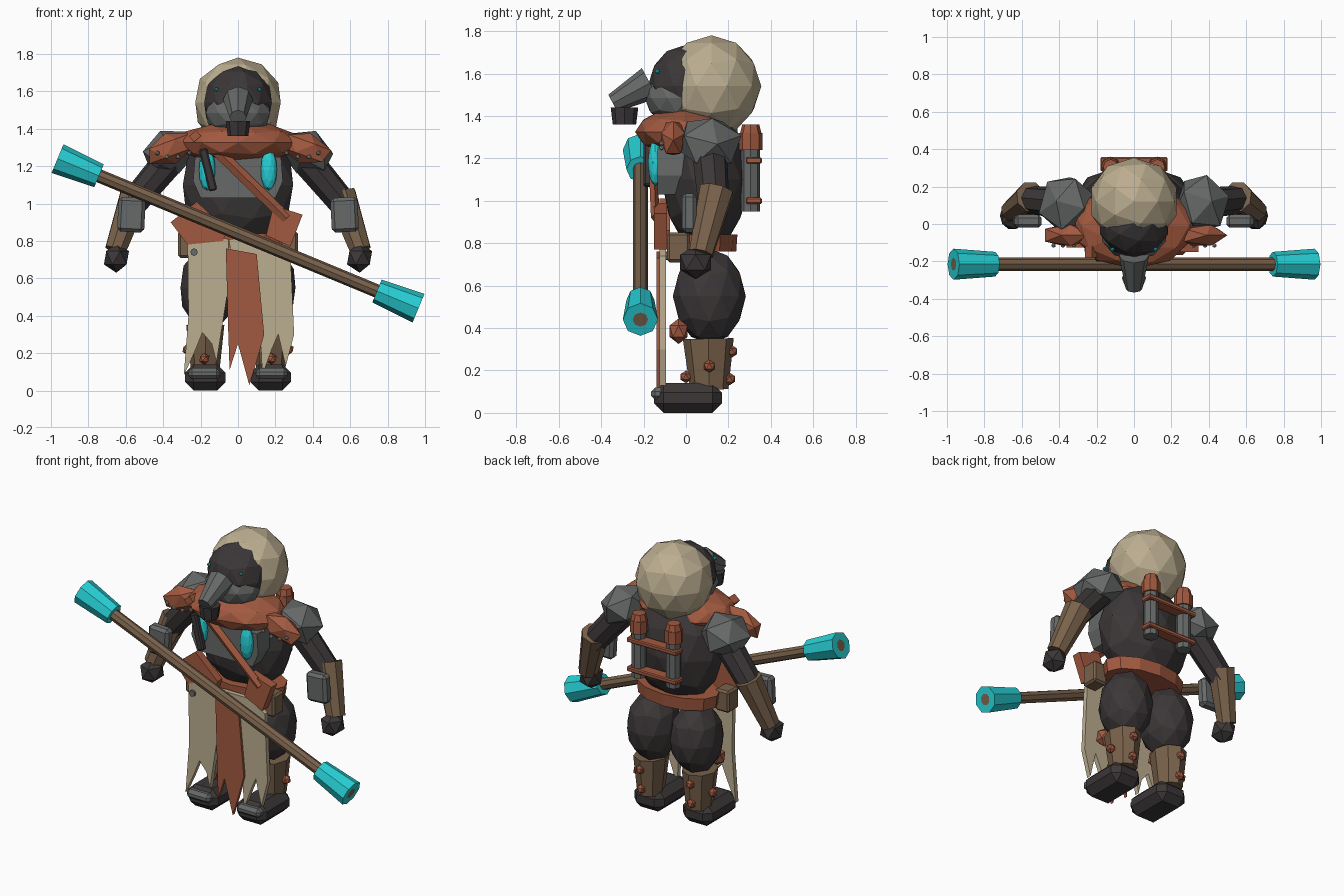
import bpy, bmesh, math
from mathutils import Vector, Matrix

if "Cube" in bpy.data.objects:
    bpy.data.objects.remove(bpy.data.objects["Cube"])


def colour(name, r, g, b):
    m = bpy.data.materials.new(name)
    m.diffuse_color = (r, g, b, 1)
    m.use_nodes = True
    m.node_tree.nodes["Principled BSDF"].inputs["Base Color"].default_value = m.diffuse_color
    return m


DARK = colour("charcoal cloth", 0.045, 0.038, 0.039)
STEEL = colour("steel", 0.135, 0.14, 0.14)
BONE = colour("bone cloth", 0.50, 0.42, 0.28)
RUST = colour("rust", 0.36, 0.10, 0.05)
LEATHER = colour("leather", 0.19, 0.12, 0.07)
CYAN = colour("cyan glow", 0.02, 0.62, 0.66)
RIVET = colour("pale metal", 0.34, 0.34, 0.32)


def finish(name, bm, mat):
    bmesh.ops.recalc_face_normals(bm, faces=bm.faces)
    me = bpy.data.meshes.new(name)
    bm.to_mesh(me)
    bm.free()
    me.materials.append(mat)
    ob = bpy.data.objects.new(name, me)
    bpy.context.collection.objects.link(ob)
    return ob


def placement(loc, rot):
    m = Matrix.Translation(loc)
    for axis, deg in zip("ZYX", reversed(rot)):
        m = m @ Matrix.Rotation(math.radians(deg), 4, axis)
    return m


def ball(name, mat, loc, radii, sub=2, rot=(0, 0, 0), cut=None):
    bm = bmesh.new()
    bmesh.ops.create_icosphere(bm, subdivisions=sub, radius=1)
    bm.transform(placement(loc, rot) @ Matrix.Diagonal((*radii, 1)))
    if cut:
        bmesh.ops.bisect_plane(bm, geom=bm.verts[:] + bm.edges[:] + bm.faces[:],
                               plane_co=cut[0], plane_no=cut[1], clear_inner=True)
        bmesh.ops.holes_fill(bm, edges=[e for e in bm.edges if e.is_boundary])
    return finish(name, bm, mat)


def rod(name, mat, a, b, r1, r2=None, sides=8, squash=(1, 1)):
    a, b = Vector(a), Vector(b)
    d = b - a
    bm = bmesh.new()
    bmesh.ops.create_cone(bm, cap_ends=True, segments=sides, radius1=r1,
                          radius2=r1 if r2 is None else r2, depth=d.length)
    turn = Vector((0, 0, 1)).rotation_difference(d).to_matrix().to_4x4()
    bm.transform(Matrix.Translation((a + b) / 2) @ turn @ Matrix.Diagonal((*squash, 1, 1)))
    return finish(name, bm, mat)


def box(name, mat, loc, size, rot=(0, 0, 0), bevel=0.0):
    bm = bmesh.new()
    bmesh.ops.create_cube(bm, size=1)
    bm.transform(Matrix.Diagonal((*size, 1)))
    if bevel:
        bmesh.ops.bevel(bm, geom=bm.edges[:], offset=bevel, segments=1, affect='EDGES')
    bm.transform(placement(loc, rot))
    return finish(name, bm, mat)


def sheet(name, mat, outline, y, thick):
    """Flat outline in x and z, thickened backwards from y."""
    bm = bmesh.new()
    face = bm.faces.new([bm.verts.new((x, y, z)) for x, z in outline])
    ext = bmesh.ops.extrude_face_region(bm, geom=[face])
    bmesh.ops.translate(bm, vec=(0, thick, 0),
                        verts=[v for v in ext["geom"] if isinstance(v, bmesh.types.BMVert)])
    return finish(name, bm, mat)


# Head: cut hood, face, breathing mask with snout and filter
ball("hood", BONE, (0, 0.12, 1.54), (0.24, 0.235, 0.24), cut=((0, -0.02, 0), (0, 1, 0)))
ball("face", DARK, (0, 0, 1.54), (0.19, 0.18, 0.195))
ball("mask", STEEL, (0, -0.045, 1.485), (0.18, 0.15, 0.13))
rod("snout", STEEL, (0, -0.17, 1.555), (0, -0.345, 1.46), 0.08, 0.045, 8)
rod("snout_filter", DARK, (0, -0.29, 1.36), (0, -0.29, 1.44), 0.055, 0.065, 8)

# Torso, chest plate, collar and belt
ball("torso", DARK, (0, 0.09, 1.1), (0.31, 0.205, 0.345))
sheet("chest_plate", STEEL, [(-0.23, 1.25), (0.23, 1.25), (0.24, 1.12), (0.2, 1.03),
                             (-0.2, 1.03), (-0.24, 1.12)], -0.135, 0.13)
ball("collar", RUST, (0, -0.01, 1.325), (0.33, 0.23, 0.115))
box("collar_knob", RUST, (-0.23, -0.15, 1.36), (0.05, 0.06, 0.04), (0, -40, 0))
rod("belt", RUST, (0, 0.08, 0.76), (0, 0.08, 0.84), 0.27, 0.28, 12, (1, 0.58))

# Chest strap, handle and hip plates
rod("chest_strap", RUST, (-0.12, -0.16, 1.29), (0.26, -0.145, 0.92), 0.034, sides=4, squash=(0.9, 0.6))
box("handle", DARK, (-0.16, -0.18, 1.18), (0.045, 0.04, 0.23), (0, -14, 0), 0.008)
sheet("left_hip_plate", RUST, [(-0.22, 1.01), (-0.36, 0.9), (-0.27, 0.78), (-0.08, 0.8),
                               (-0.06, 0.86)], -0.125, 0.05)
sheet("right_hip_plate", RUST, [(0.19, 0.99), (0.345, 0.94), (0.28, 0.77), (0.15, 0.83)],
      -0.15, 0.06)

# Ragged cloth apron
sheet("left_apron", BONE, [(-0.27, 0.84), (-0.05, 0.81), (-0.06, 0.5), (-0.115, 0.15),
                           (-0.14, 0.25), (-0.19, 0.31), (-0.235, 0.2), (-0.29, 0.08),
                           (-0.265, 0.4)], -0.125, 0.03)
sheet("right_apron", BONE, [(-0.05, 0.81), (0.16, 0.81), (0.28, 0.74), (0.3, 0.3),
                            (0.255, 0.13), (0.215, 0.3), (0.18, 0.22), (0.13, 0.08),
                            (0.12, 0.3), (0.08, 0.6), (-0.03, 0.7)], -0.125, 0.03)
sheet("banner", RUST, [(-0.065, 0.76), (0.1, 0.73), (0.14, 0.3), (0.095, 0.14),
                       (0.06, 0.03), (0.03, 0.14), (0.0, 0.25), (-0.045, 0.11),
                       (-0.055, 0.4)], -0.14, 0.02)
rod("belt_button", STEEL, (-0.235, -0.14, 0.74), (-0.235, -0.09, 0.74), 0.02)

# Paired parts
for side, s in (("right", 1), ("left", -1)):
    def P(x, y, z):
        return (s * x, y, z)

    ball(side + "_eye", CYAN, P(0.115, -0.135, 1.61), (0.012, 0.012, 0.012), 1)
    ball(side + "_chest_canister", CYAN, P(0.165, -0.145, 1.18), (0.045, 0.035, 0.11))

    # Shoulder armour with riveted front plate
    ball(side + "_shoulder", STEEL, P(0.365, 0.11, 1.275), (0.155, 0.165, 0.125), 1,
         (0, s * 25, s * 15))
    ball(side + "_shoulder_plate", RUST, P(0.36, -0.06, 1.295), (0.15, 0.065, 0.085), 1,
         (0, s * 20, 0))
    for i, (x, z) in enumerate(((0.26, 1.27), (0.32, 1.25), (0.38, 1.25), (0.43, 1.27))):
        ball(f"{side}_rivet_{i}", RIVET, P(x, -0.115, z), (0.013,) * 3, 1)

    # Arm, wrist plate and fist
    rod(side + "_upper_arm", DARK, P(0.36, 0.11, 1.24), P(0.57, 0.13, 0.99), 0.085, 0.075, 8)
    rod(side + "_forearm", LEATHER, P(0.55, 0.145, 1.05), P(0.655, 0.07, 0.75), 0.085, 0.06, 8)
    box(side + "_wrist_plate", STEEL, P(0.57, 0.015, 0.94), (0.145, 0.07, 0.185),
        (0, s * -3, 0), 0.018)
    ball(side + "_fist", DARK, P(0.65, 0.045, 0.71), (0.075, 0.085, 0.08), 1)

    # Leg, knee pad and boot
    ball(side + "_thigh", DARK, P(0.155, 0.11, 0.55), (0.16, 0.172, 0.225))
    rod(side + "_shin", LEATHER, P(0.175, 0.11, 0.11), P(0.175, 0.105, 0.35), 0.09, 0.12, 8,
        (0.85, 1))
    ball(side + "_knee_pad", RUST, P(0.2, -0.035, 0.385), (0.055, 0.05, 0.06), 1)
    for i, (x, y, z) in enumerate(((0.18, 0.215, 0.29), (0.18, 0.205, 0.16),
                                   (0.18, 0.0, 0.17), (0.27, 0.11, 0.22))):
        ball(f"{side}_shin_stud_{i}", RUST, P(x, y, z), (0.03,) * 3, 1)
    box(side + "_boot", DARK, P(0.175, 0.01, 0.07), (0.215, 0.32, 0.14), bevel=0.045)
    box(side + "_toe_cap", STEEL, P(0.18, -0.125, 0.09), (0.17, 0.08, 0.06), bevel=0.02)
    box(side + "_pouch", LEATHER, P(0.27, -0.035, 0.78), (0.1, 0.11, 0.14), bevel=0.012)

    # Back tanks
    rod(side + "_tank", STEEL, P(0.125, 0.305, 0.95), P(0.125, 0.305, 1.25), 0.045, sides=8)
    rod(side + "_tank_cap", RUST, P(0.125, 0.305, 1.24), P(0.125, 0.305, 1.32), 0.055, sides=8)
    rod(side + "_tank_valve", RUST, P(0.125, 0.305, 1.32), P(0.125, 0.305, 1.36), 0.05, 0.04, 8)

for i, z in enumerate((1.0, 1.19)):
    box(f"tank_band_{i}", RUST, (0, 0.32, z), (0.36, 0.075, 0.03), bevel=0.006)

# Staff with a flared cap at each end
start, end = Vector((-0.965, -0.215, 1.24)), Vector((0.965, -0.215, 0.44))
rod("staff_shaft", LEATHER, start, end, 0.036)
for name, a, b in (("staff_cap_left", start, end), ("staff_cap_right", end, start)):
    rod(name, CYAN, a, a.lerp(b, 0.115), 0.083, 0.066, 8)
